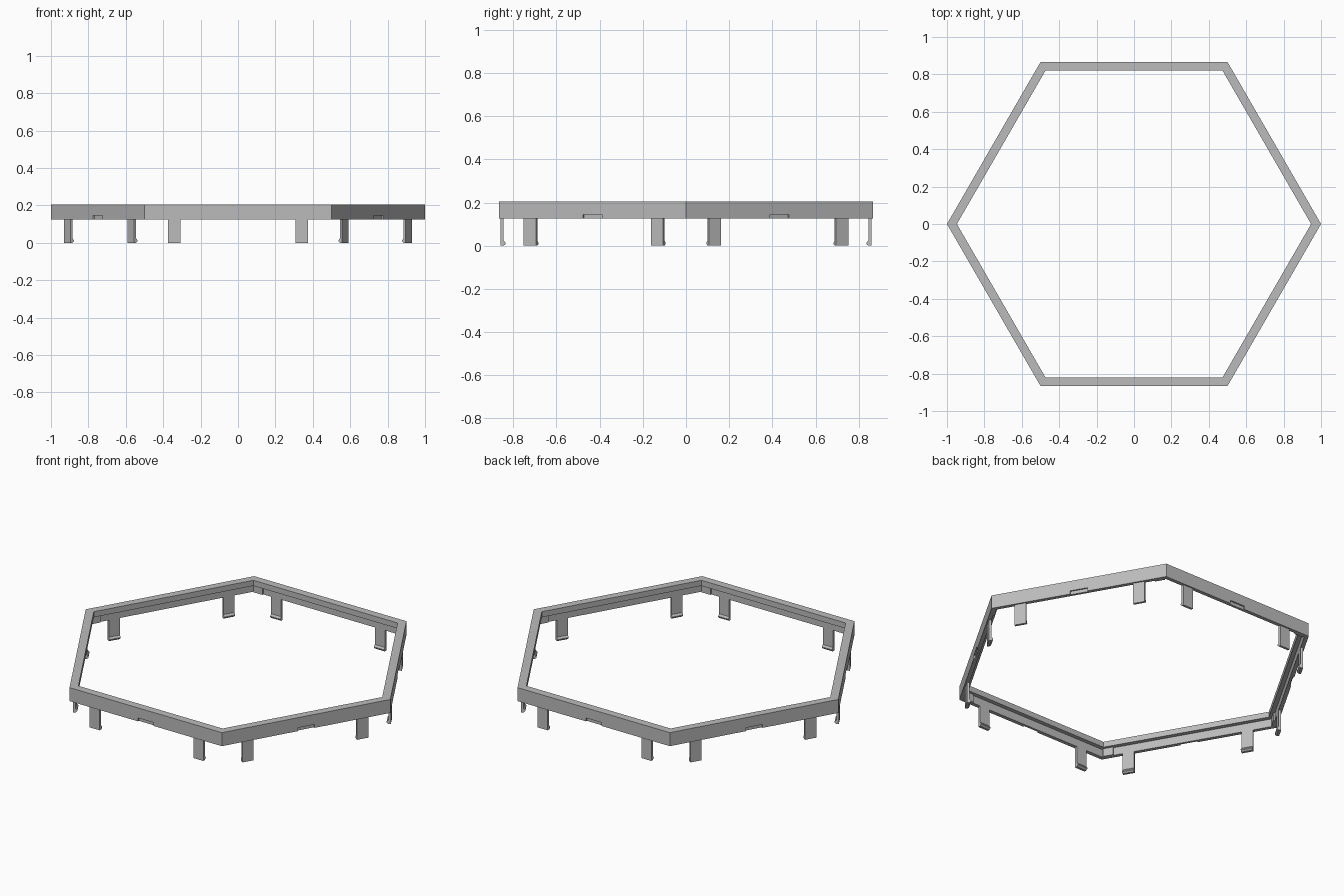
import bpy, bmesh
from math import cos, sin, pi, radians
from mathutils import Matrix, Vector

cube = bpy.data.objects.get("Cube")
if cube:
    bpy.data.objects.remove(cube, do_unlink=True)

APOTHEM = cos(pi / 6)          # centre to outer wall
TOP, RIM = 0.205, 0.125        # top and underside of the frame

grey = bpy.data.materials.new("light grey plastic")
grey.use_nodes = True
GREY = (0.5, 0.5, 0.5, 1)
grey.diffuse_color = GREY
grey.node_tree.nodes["Principled BSDF"].inputs["Base Color"].default_value = GREY


def finish(bm, name):
    bmesh.ops.recalc_face_normals(bm, faces=bm.faces)
    mesh = bpy.data.meshes.new(name)
    bm.to_mesh(mesh)
    bm.free()
    mesh.materials.append(grey)
    ob = bpy.data.objects.new(name, mesh)
    bpy.context.collection.objects.link(ob)
    return ob


def side_turn(i):
    return Matrix.Rotation(i * pi / 3, 4, 'Z')


def extrude_x(bm, profile, x0, x1, turn):
    """Prism along one side; profile holds (distance from centre, z)."""
    ends = [[bm.verts.new(turn @ Vector((x, -d, z))) for d, z in profile]
            for x in (x0, x1)]
    bm.faces.new(ends[0])
    bm.faces.new(ends[1])
    n = len(profile)
    for k in range(n):
        j = (k + 1) % n
        bm.faces.new((ends[0][k], ends[0][j], ends[1][j], ends[1][k]))


def box_profile(outer, inner, low, high):
    return [(outer, low), (outer, high), (inner, high), (inner, low)]


# Hexagonal frame: thin wall with an inward flange on top
section = [(0.866, RIM), (0.866, TOP), (0.82, TOP),
           (0.82, 0.172), (0.844, 0.172), (0.844, RIM)]
bm = bmesh.new()
loops = []
for i in range(6):
    a = i * pi / 3
    loops.append([bm.verts.new((cos(a) * d / APOTHEM, sin(a) * d / APOTHEM, z))
                  for d, z in section])
for i in range(6):
    here, there = loops[i], loops[(i + 1) % 6]
    for k in range(len(section)):
        j = (k + 1) % len(section)
        bm.faces.new((here[k], there[k], there[j], here[j]))
frame = finish(bm, "hexagon_frame")

# Shallow finger notch in the lower edge of each side
bm = bmesh.new()
for i in range(6):
    extrude_x(bm, box_profile(0.9, 0.858, 0.1, 0.145), -0.05, 0.05, side_turn(i))
cutter = finish(bm, "notch_cutter")
cutter.hide_render = True
mod = frame.modifiers.new("notches", 'BOOLEAN')
mod.operation = 'DIFFERENCE'
mod.solver = 'EXACT'
mod.object = cutter
graph = bpy.context.evaluated_depsgraph_get()
cut_mesh = bpy.data.meshes.new_from_object(frame.evaluated_get(graph))
frame.modifiers.clear()
frame.data = cut_mesh
bpy.data.objects.remove(cutter, do_unlink=True)

# Two clip legs per side, each with an inward hook at the foot
leg = [(0.858, 0.13), (0.858, 0), (0.844, 0), (0.835, 0.008),
       (0.835, 0.013), (0.844, 0.024), (0.844, 0.13)]
for i in range(6):
    for s, side in ((-1, "a"), (1, "b")):
        bm = bmesh.new()
        extrude_x(bm, leg, s * 0.34 - 0.033, s * 0.34 + 0.033, side_turn(i))
        finish(bm, f"clip_leg_{i + 1}{side}")

# Joint plate at one end of each side, under the flange
for i in range(6):
    bm = bmesh.new()
    extrude_x(bm, box_profile(0.846, 0.836, RIM, 0.174), 0.425, 0.483, side_turn(i))
    finish(bm, f"corner_joint_{i + 1}")
